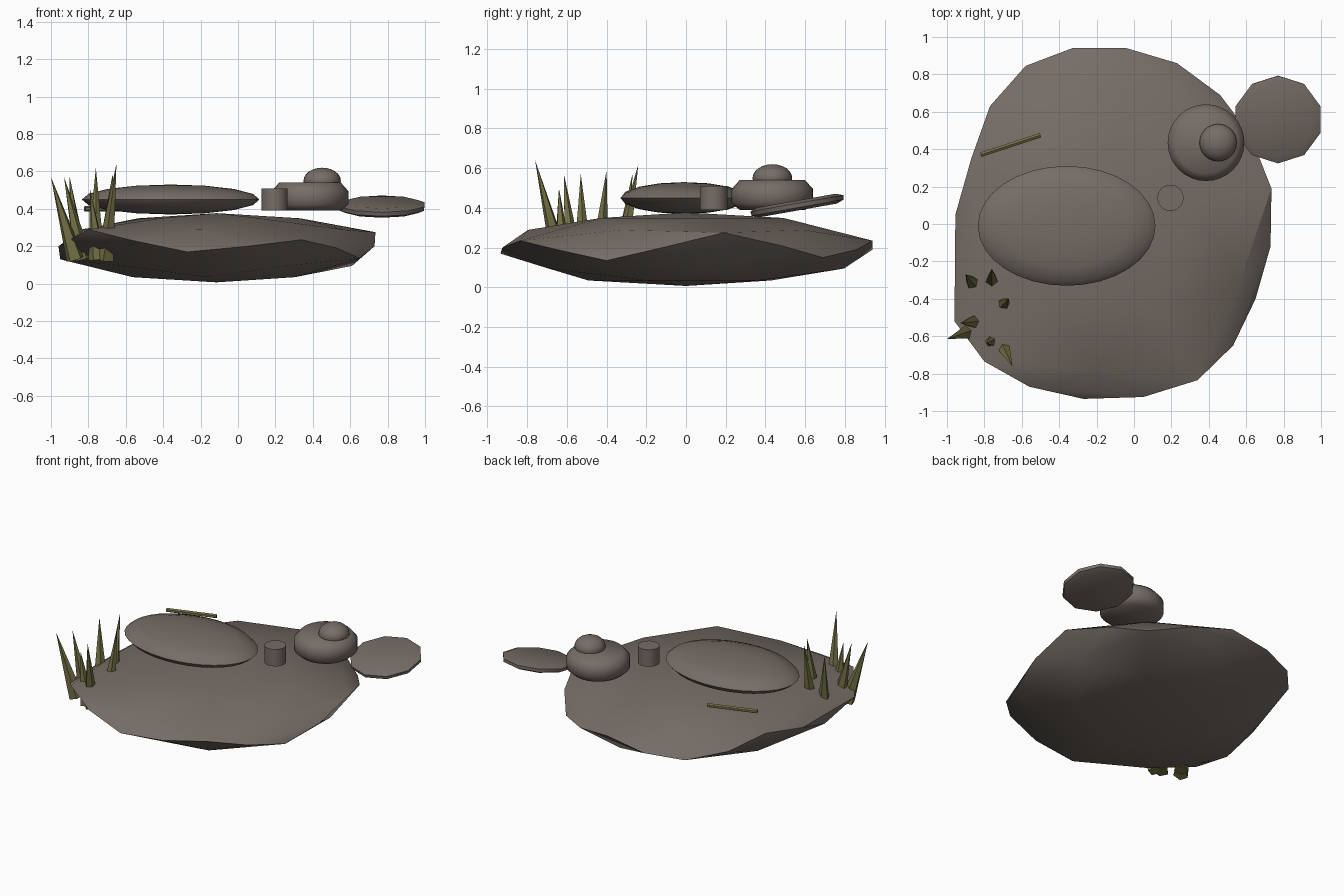
import bpy, bmesh, math
from mathutils import Vector, Matrix

cube = bpy.data.objects.get("Cube")
if cube:
    bpy.data.objects.remove(cube, do_unlink=True)


def material(name, rgb):
    m = bpy.data.materials.new(name)
    m.use_nodes = True
    m.diffuse_color = (*rgb, 1)
    m.node_tree.nodes["Principled BSDF"].inputs["Base Color"].default_value = (*rgb, 1)
    return m


STONE = material("brown grey stone", (0.18, 0.152, 0.132))
REED = material("olive reed", (0.17, 0.165, 0.06))


def finish(name, bm, mat, smooth=None):
    """Turn a bmesh into an object, optionally smooth below an angle."""
    bmesh.ops.recalc_face_normals(bm, faces=bm.faces)
    mesh = bpy.data.meshes.new(name)
    bm.to_mesh(mesh)
    bm.free()
    mesh.materials.append(mat)
    ob = bpy.data.objects.new(name, mesh)
    bpy.context.scene.collection.objects.link(ob)
    if smooth:
        bpy.ops.object.select_all(action='DESELECT')
        ob.select_set(True)
        bpy.context.view_layer.objects.active = ob
        bpy.ops.object.shade_smooth_by_angle(angle=math.radians(smooth))
    return ob


def ellipsoid(name, centre, radii, segments, rings, smooth):
    bm = bmesh.new()
    bmesh.ops.create_uvsphere(bm, u_segments=segments, v_segments=rings, radius=1)
    bmesh.ops.transform(bm, verts=bm.verts,
                        matrix=Matrix.Translation(centre) @ Matrix.Diagonal((*radii, 1)))
    return finish(name, bm, STONE, smooth)


def lathe(name, centre, profile, sides, smooth, tilt=0.0):
    """Closed turned shape from (radius, height) pairs."""
    bm = bmesh.new()
    rings = []
    for r, z in profile:
        angles = [math.tau * (i / sides + 0.25) for i in range(sides)]
        rings.append([bm.verts.new((r * math.cos(a), r * math.sin(a), z)) for a in angles])
    for low, high in zip(rings, rings[1:]):
        for i in range(sides):
            j = (i + 1) % sides
            bm.faces.new((low[i], low[j], high[j], high[i]))
    bm.faces.new(rings[0])
    bm.faces.new(rings[-1])
    bmesh.ops.transform(bm, verts=bm.verts,
                        matrix=Matrix.Translation(centre) @ Matrix.Rotation(tilt, 4, 'X'))
    return finish(name, bm, STONE, smooth)


def spike(name, base, tip, r_base, r_tip, sides):
    """Faceted cone or rod between two points."""
    base, tip = Vector(base), Vector(tip)
    axis = tip - base
    bm = bmesh.new()
    bmesh.ops.create_cone(bm, cap_ends=True, segments=sides, radius1=r_base,
                          radius2=r_tip, depth=axis.length)
    turn = axis.to_track_quat('Z', 'Y').to_matrix().to_4x4()
    bmesh.ops.transform(bm, verts=bm.verts,
                        matrix=Matrix.Translation((base + tip) / 2) @ turn)
    return finish(name, bm, REED)


# Large flat boulder: squashed icosphere whose zigzag rim follows an outline
RIM = [(-0.95, -0.2, 0.13), (-0.96, -0.52, 0.2), (-0.8, -0.735, 0.29), (-0.56, -0.87, 0.23),
       (-0.27, -0.935, 0.17), (0.05, -0.925, 0.2), (0.34, -0.835, 0.235), (0.53, -0.65, 0.19),
       (0.65, -0.4, 0.135), (0.73, -0.12, 0.2), (0.735, 0.19, 0.275), (0.62, 0.48, 0.21),
       (0.46, 0.69, 0.15), (0.23, 0.86, 0.19), (-0.04, 0.94, 0.235), (-0.33, 0.94, 0.19),
       (-0.58, 0.845, 0.17), (-0.77, 0.63, 0.2), (-0.87, 0.35, 0.25), (-0.955, 0.05, 0.2)]
bm = bmesh.new()
bmesh.ops.create_icosphere(bm, subdivisions=2, radius=1)
rim = [v for v in bm.verts if abs(v.co.z) < 0.49]
rim.sort(key=lambda v: math.atan2(v.co.y, v.co.x) % math.tau)
# the ring starts at the low corner lying on the -x side
start = min(range(len(rim)), key=lambda i: rim[i].co.x + 0.5 * rim[i].co.z)
rest = [v for v in bm.verts if abs(v.co.z) >= 0.49]
bmesh.ops.rotate(bm, verts=rest, matrix=Matrix.Rotation(math.radians(12), 3, 'Z'))
for v in rest:
    v.co = Vector((-0.115 + 0.87 * v.co.x, 0.94 * v.co.y, 0.192 + 0.185 * v.co.z))
for i, point in enumerate(RIM):
    rim[(start + i) % len(rim)].co = point
finish("boulder", bm, STONE, 30)

# Stones lying on the boulder
ellipsoid("flat_oval_stone", (-0.36, -0.01, 0.45), (0.475, 0.32, 0.08), 32, 8, 40)
ellipsoid("small_top_stone", (0.45, 0.435, 0.55), (0.1, 0.1, 0.07), 24, 12, 60)
lathe("round_stone", (0.385, 0.435, 0.39),
      [(0.165, 0), (0.205, 0.035), (0.205, 0.105), (0.165, 0.15)], 32, 60)
lathe("stone_stub", (0.195, 0.14, 0.39), [(0.07, 0), (0.07, 0.12)], 24, 30)
lathe("side_slab", (0.77, 0.56, 0.413),
      [(0.2, -0.026), (0.235, -0.012), (0.238, 0.01), (0.2, 0.024)], 10, 40,
      math.radians(10))

# Loose stalk and the clump of reeds
spike("stalk", (-0.82, 0.37, 0.4), (-0.5, 0.475, 0.4), 0.014, 0.014, 6)
REEDS = [((-0.85, -0.33), (-0.9, -0.27, 0.57)),
         ((-0.76, -0.33), (-0.76, -0.24, 0.62)),
         ((-0.71, -0.44), (-0.67, -0.4, 0.59)),
         ((-0.83, -0.52), (-0.93, -0.53, 0.57)),
         ((-0.87, -0.57), (-1.0, -0.615, 0.57)),
         ((-0.71, -0.63), (-0.65, -0.76, 0.64)),
         ((-0.75, -0.62), (-0.79, -0.64, 0.5))]
for n, (foot, tip) in enumerate(REEDS, 1):
    spike(f"reed_{n}", (*foot, 0.13), tip, 0.05, 0, 5)
